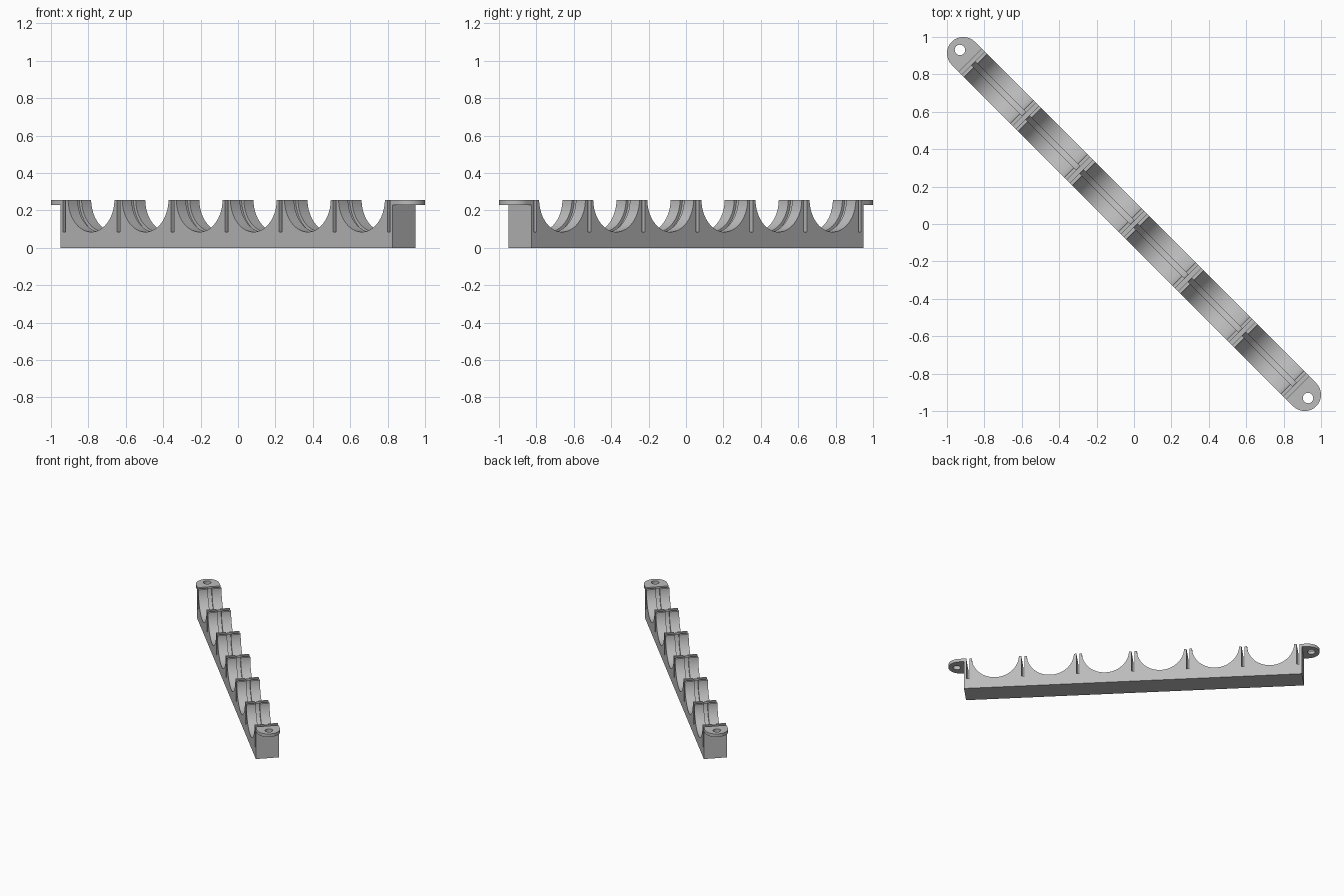
import bpy, bmesh, math
from mathutils import Matrix, Vector

if "Cube" in bpy.data.objects:
    bpy.data.objects.remove(bpy.data.objects["Cube"])

# The rack runs along its own length axis, then is turned onto the diagonal
TURN = Matrix.Rotation(math.radians(-45), 4, 'Z')
HALF_LEN, HALF_W, TOP = 1.255, 0.087, 0.255
PITCH, SLOT_HALF, SLOT_Z = 0.409, 0.011, 0.085
CRADLE_R, GROOVE_R, AXIS_Z = 0.175, 0.192, 0.26
TAB_Z, TAB_U, HOLE_U, HOLE_R = 0.23, 1.291, 1.316, 0.028

grey = bpy.data.materials.new("grey plastic")
grey.diffuse_color = (0.5, 0.5, 0.5, 1)
grey.use_nodes = True
grey.node_tree.nodes["Principled BSDF"].inputs["Base Color"].default_value = grey.diffuse_color


def prism(name, points, direction):
    """Extrude a closed outline of 3D points along a direction."""
    bm = bmesh.new()
    face = bm.faces.new([bm.verts.new(p) for p in points])
    ext = bmesh.ops.extrude_face_region(bm, geom=[face])
    moved = [g for g in ext['geom'] if isinstance(g, bmesh.types.BMVert)]
    bmesh.ops.translate(bm, verts=moved, vec=Vector(direction))
    bmesh.ops.recalc_face_normals(bm, faces=bm.faces)
    mesh = bpy.data.meshes.new(name)
    bm.to_mesh(mesh)
    bm.free()
    ob = bpy.data.objects.new(name, mesh)
    bpy.context.collection.objects.link(ob)
    mesh.materials.append(grey)
    return ob


def arc(r, start, end, n):
    return [(r * math.cos(a), r * math.sin(a))
            for a in (start + (end - start) * i / n for i in range(n + 1))]


def cut(ob, cutters):
    """Subtract the cutters, then discard them."""
    for c in cutters:
        m = ob.modifiers.new("cut", 'BOOLEAN')
        m.operation, m.solver, m.object = 'DIFFERENCE', 'EXACT', c
    bpy.context.view_layer.update()
    deps = bpy.context.evaluated_depsgraph_get()
    mesh = bpy.data.meshes.new_from_object(ob.evaluated_get(deps))
    ob.modifiers.clear()
    ob.data = mesh
    for c in cutters:
        bpy.data.objects.remove(c)


def finish(ob):
    ob.data.transform(TURN)
    bpy.ops.object.select_all(action='DESELECT')
    ob.select_set(True)
    bpy.context.view_layer.objects.active = ob
    bpy.ops.object.shade_smooth_by_angle(angle=math.radians(30))


# Bar side profile: seven slots with six round cradles between them
side = [(-HALF_LEN, 0), (-HALF_LEN, TOP)]
lift = math.asin((AXIS_Z - TOP) / CRADLE_R)
for i in range(7):
    u = (i - 3) * PITCH
    side += [(u - SLOT_HALF, TOP), (u - SLOT_HALF, SLOT_Z),
             (u + SLOT_HALF, SLOT_Z), (u + SLOT_HALF, TOP)]
    if i < 6:
        side += [(u + PITCH / 2 + x, AXIS_Z + z)
                 for x, z in arc(CRADLE_R, math.pi + lift, 2 * math.pi - lift, 40)]
side += [(HALF_LEN, TOP), (HALF_LEN, 0)]
bar = prism("cradle_bar", [(u, -HALF_W, z) for u, z in side], (0, 2 * HALF_W, 0))

# Narrow round groove down the middle of each cradle
grooves = []
for i in range(6):
    u = (i - 2.5) * PITCH
    disc = arc(GROOVE_R, 0, 2 * math.pi, 64)[:-1]
    grooves.append(prism("groove_cutter", [(u + x, -0.015, AXIS_Z + z) for x, z in disc],
                         (0, 0.03, 0)))
cut(bar, grooves)
finish(bar)

# Rounded mounting tab with a screw hole at each end
for name, s in (("left_tab", -1), ("right_tab", 1)):
    rim = [(TAB_U + x, y) for x, y in arc(HALF_W, -math.pi / 2, math.pi / 2, 24)]
    rim = [(HALF_LEN, -HALF_W)] + rim + [(HALF_LEN, HALF_W)]
    tab = prism(name, [(s * x, y, TAB_Z) for x, y in rim], (0, 0, TOP - TAB_Z))
    hole = arc(HOLE_R, 0, 2 * math.pi, 24)[:-1]
    cut(tab, [prism("hole_cutter", [(s * HOLE_U + x, y, TAB_Z - 0.05) for x, y in hole],
                    (0, 0, 0.15))])
    finish(tab)
